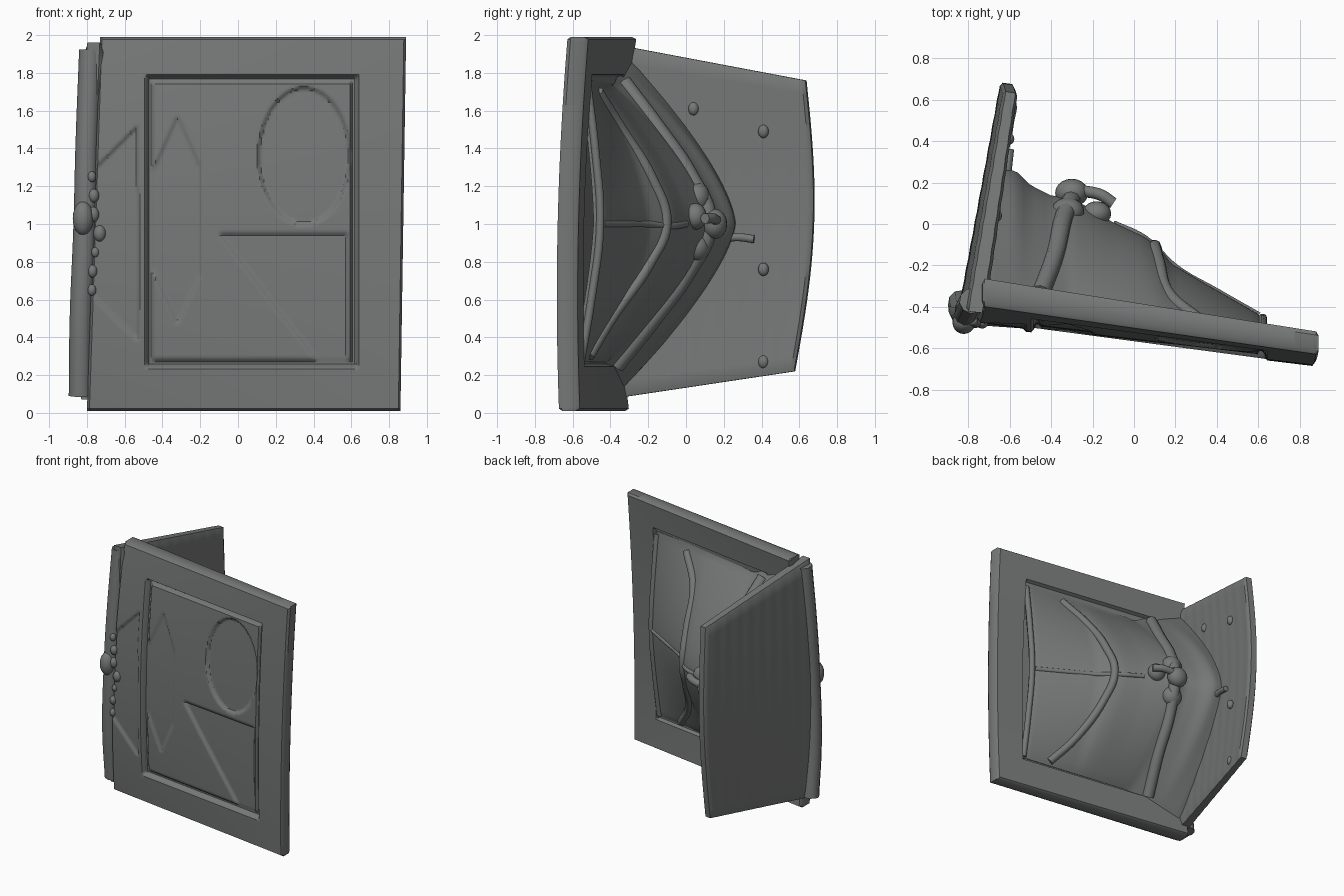
import bpy, bmesh, random
from math import sin, pi
from mathutils import Vector

if "Cube" in bpy.data.objects:
    bpy.data.objects.remove(bpy.data.objects["Cube"])

random.seed(4)
GREY = bpy.data.materials.new("dark_grey")
GREY.diffuse_color = (0.18, 0.19, 0.185, 1)
GREY.use_nodes = True
GREY.node_tree.nodes["Principled BSDF"].inputs["Base Color"].default_value = GREY.diffuse_color


def lerp(a, b, t):
    return a + (b - a) * t


def clamp(t):
    return min(1, max(0, t))


def curve_at(pts, x):
    # piecewise-linear lookup through (x, value) points
    for (x0, y0), (x1, y1) in zip(pts, pts[1:]):
        if x <= x1:
            return lerp(y0, y1, max(0, (x - x0) / (x1 - x0)))
    return pts[-1][1]


def finish(ob, angle=35):
    ob.data.materials.append(GREY)
    bpy.ops.object.select_all(action='DESELECT')
    ob.select_set(True)
    bpy.context.view_layer.objects.active = ob
    bpy.ops.object.shade_smooth_by_angle(angle=angle * pi / 180)


def slab(name, sides, nu, nv):
    # closed slab between the two surfaces returned by sides(u, v)
    bm = bmesh.new()
    grid = [[], []]
    for j in range(nv + 1):
        rows = [[], []]
        for i in range(nu + 1):
            a, b = (Vector(p) for p in sides(i / nu, j / nv))
            if i in (0, nu) or j in (0, nv):
                a, b = a.lerp(b, 0.17), b.lerp(a, 0.17)
            rows[0].append(bm.verts.new(a))
            rows[1].append(bm.verts.new(b))
        grid[0].append(rows[0])
        grid[1].append(rows[1])
    for g in grid:
        for j in range(nv):
            for i in range(nu):
                bm.faces.new((g[j][i], g[j][i + 1], g[j + 1][i + 1], g[j + 1][i]))

    def rim(g):
        return (g[0][:-1] + [r[-1] for r in g[:-1]]
                + g[-1][:0:-1] + [r[0] for r in g[:0:-1]])
    ra, rb = rim(grid[0]), rim(grid[1])
    for k in range(len(ra)):
        n = (k + 1) % len(ra)
        bm.faces.new((ra[k], ra[n], rb[n], rb[k]))
    bmesh.ops.recalc_face_normals(bm, faces=bm.faces)
    me = bpy.data.meshes.new(name)
    bm.to_mesh(me)
    bm.free()
    ob = bpy.data.objects.new(name, me)
    bpy.context.collection.objects.link(ob)
    finish(ob)


def tube(name, pts, radius):
    cu = bpy.data.curves.new(name, 'CURVE')
    cu.dimensions = '3D'
    cu.bevel_depth = radius
    cu.bevel_resolution = 3
    cu.use_fill_caps = True
    cu.resolution_u = 6
    cu.materials.append(GREY)
    sp = cu.splines.new('BEZIER')
    sp.bezier_points.add(len(pts) - 1)
    for bp, p in zip(sp.bezier_points, pts):
        bp.co = p
        bp.handle_left_type = bp.handle_right_type = 'AUTO'
    bpy.context.collection.objects.link(bpy.data.objects.new(name, cu))


def lump(name, loc, size):
    bpy.ops.mesh.primitive_uv_sphere_add(segments=20, ring_count=12, location=loc)
    ob = bpy.context.object
    ob.name = name
    ob.scale = size
    finish(ob, 60)


# Front cover: leaning, slightly bowed slab with a shallow window relief
def cover_y(x, z):
    bow = lerp(0.075, 0.03, (x + 0.75) / 1.63) * (1 - (z - 1) ** 2)
    return -0.415 - 0.145 * (x + 0.75) - bow + 0.025 * (z - 1)


def window_edge(x, z):
    return min(x + 0.48, 0.63 - x, z - 0.25, 1.78 - z)


def relief_raw(x, z):
    edge = window_edge(x, z)
    if edge < 0:
        # shallow dished area beside the spine
        return 0.015 if x < -0.53 and abs(z - 0.95) < 0.5 + (x + 0.6) else 0
    if edge < 0.03:
        return 0.042
    d = 0.022
    if ((x - 0.35) / 0.24) ** 2 + ((z - 1.36) / 0.36) ** 2 < 1:
        d = 0.042
    if 0.28 < z < 0.95 and -0.1 + (0.95 - z) * 0.77 < x < 0.58:
        d = 0.038
    if x < -0.2 and abs(z - 1.02) < 0.55 - abs(x + 0.32) * 2.2:
        d = 0.034
    return d


def relief(x, z):
    s = (-0.005, 0, 0.005)
    return sum(relief_raw(x + a, z + b) for a in s for b in s) / 9


def cover(u, v):
    z = 0.01 + 1.98 * v
    x = lerp(-0.765, 0.875, u)
    # only the outer margins slant, the window stays upright
    x += (v - 0.5) * (0.07 * clamp((-0.5 - x) / 0.265) + 0.03 * clamp((x - 0.64) / 0.23))
    y = cover_y(x, z)
    t = lerp(0.135, 0.11, u) - (0.025 if window_edge(x, z) > 0 else 0)
    return (x, y + relief(x, z), z), (x, y + t, z)


slab("front_cover", cover, 140, 160)


# Back cover: tapering slab hinged at the left
def back_cover(u, v):
    y = lerp(-0.42, lerp(0.58, 0.64, v) + 0.07 * sin(pi * v), u)
    z = lerp(lerp(0.07, 0.22, u), lerp(1.96, 1.76, u), v)
    x = lerp(-0.83, -0.63, u) + 0.03 * (v - 0.5) * (1 - u) - 0.015 * sin(pi * v)
    x += 0.001 * sin(u * 60)
    return (x, y, z), (x + lerp(0.10, 0.07, u), y - 0.01, z)


slab("back_cover", back_cover, 60, 40)

# Folded sheet tent rising behind the window and reaching the back cover
RIDGE = [(-0.72, 0.26), (-0.57, 0.25), (-0.5, 0.18), (-0.4, 0.13), (-0.3, 0.12), (-0.1, 0.0),
         (0.05, -0.07), (0.12, -0.12), (0.18, -0.2), (0.35, -0.30), (0.63, -0.46)]


def tent_y(x, z):
    base = cover_y(x, z) + 0.09
    half = lerp(0.9, 0.74, clamp((x + 0.72) / 0.4))
    t = min(1, abs(z - 1.0) / half)
    return base + max(0, curve_at(RIDGE, x) - cover_y(x, 1) - 0.09) * (1 - t ** 1.5)


def tent(u, v):
    z = lerp(lerp(0.12, 0.27, min(1, u * 3)), lerp(1.88, 1.76, min(1, u * 3)), v)
    x = lerp(-0.72, 0.62, u)
    y = tent_y(x, z)
    return (x, max(cover_y(x, z) + 0.07, y - 0.045), z), (x, y + 0.008, z)


slab("folded_tent", tent, 50, 50)


def tent_rib(name, xz, radius, lift=0.0):
    tube(name, [(x, tent_y(x, z) + lift, z) for x, z in xz], radius)


# Ribs running over the tent folds
tent_rib("outer_rib", [(0.32, 1.7), (0.17, 1.5), (0.12, 1.25), (0.10, 1.0),
                       (0.13, 0.8), (0.25, 0.5), (0.4, 0.3)], 0.03)
tent_rib("inner_rib", [(-0.45, 1.75), (-0.38, 1.5), (-0.34, 1.25), (-0.3, 1.0),
                       (-0.34, 0.75), (-0.38, 0.5), (-0.45, 0.25)], 0.045)
tent_rib("cross_rib", [(0.6, 1.0), (0.4, 1.0), (0.2, 1.0), (0.05, 0.99), (-0.1, 1.0)], 0.018)
tent_rib("edge_rib", [(0.62, 1.74), (0.62, 1.4), (0.62, 1.0), (0.62, 0.6), (0.62, 0.28)], 0.022)

# Gathered knot at the tent peak
for k, (x, y, z, s) in enumerate([(-0.3, 0.15, 1.0, 0.08), (-0.32, 0.06, 1.14, 0.08),
                                  (-0.32, 0.06, 0.88, 0.08), (-0.18, 0.05, 1.04, 0.07)]):
    lump(f"knot_{k}", (x, y, z), (s, s * 0.85, s))
tube("knot_tip", [(-0.25, 0.16, 1.02), (-0.16, 0.14, 1.03), (-0.1, 0.10, 1.03)], 0.028)
tube("fold_tail", [(-0.62, 0.18, 0.92), (-0.61, 0.27, 0.93), (-0.6, 0.36, 0.92)], 0.022)

# Spine along the hinge with a bulge at mid height
tube("spine", [(-0.78, -0.37, 1.92), (-0.8, -0.41, 1.4), (-0.81, -0.43, 1.0),
               (-0.83, -0.42, 0.5), (-0.835, -0.38, 0.09)], 0.062)
lump("spine_bulge", (-0.82, -0.475, 1.03), (0.055, 0.055, 0.09))
for k in range(7):
    r = random.uniform(0.02, 0.035)
    lump(f"spine_bead_{k}", (-0.75 + random.uniform(-0.03, 0.03), -0.47, 0.65 + 0.1 * k), (r, r, r * 1.3))

# Small studs on the inside of the back cover
for k, (y, z) in enumerate([(0.04, 1.61), (0.41, 1.49), (0.41, 0.76), (0.41, 0.27)]):
    lump(f"stud_{k}", (-0.735 + 0.17 * (y + 0.42) / 1.06, y, z), (0.025, 0.028, 0.035))
